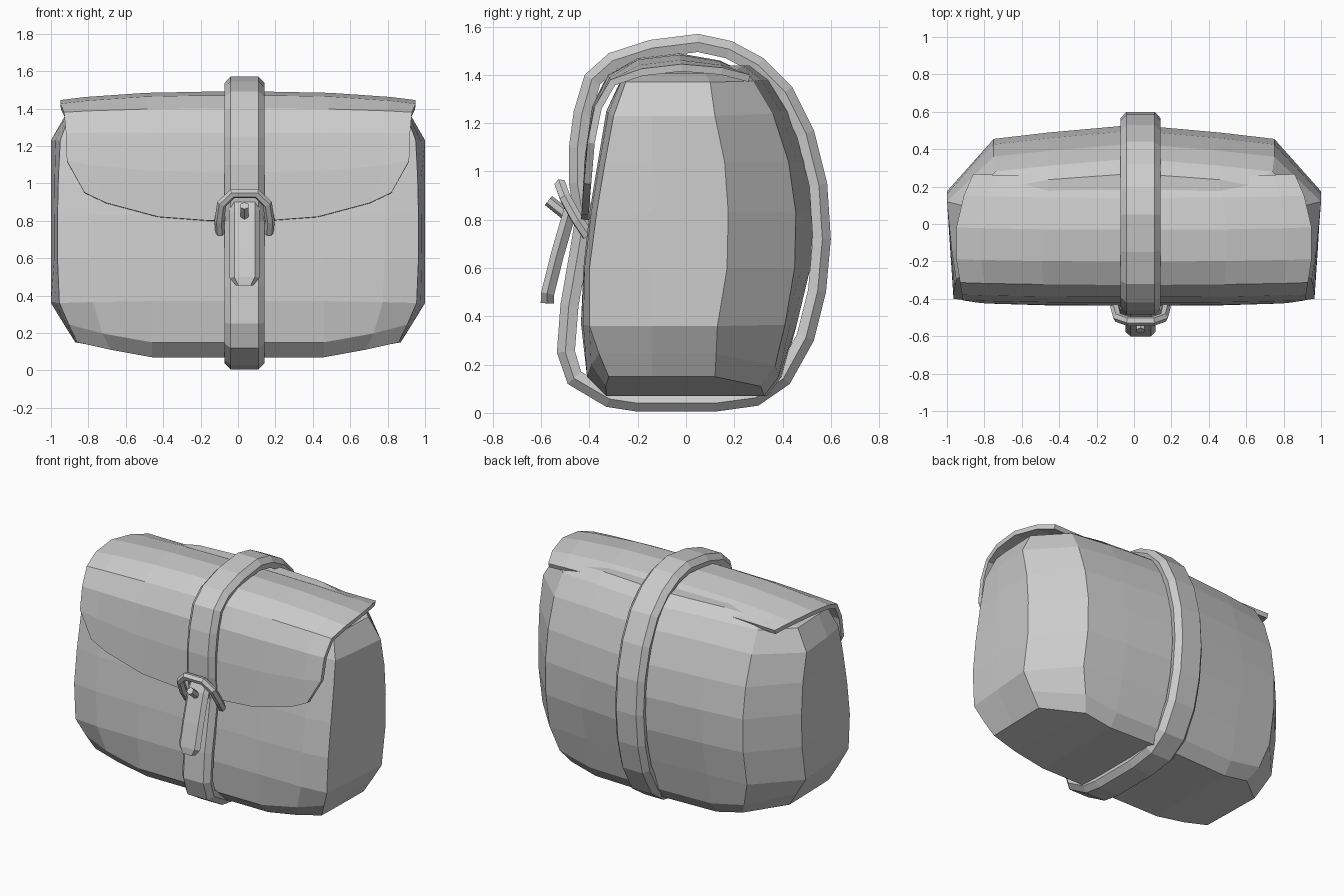
import bpy, bmesh
from mathutils import Vector

if "Cube" in bpy.data.objects:
    bpy.data.objects.remove(bpy.data.objects["Cube"])

CX = 0.035  # strap and buckle sit slightly off centre


def make(name, verts, faces, recalc=True):
    me = bpy.data.meshes.new(name)
    me.from_pydata([tuple(v) for v in verts], [], faces)
    if recalc:
        bm = bmesh.new()
        bm.from_mesh(me)
        bmesh.ops.recalc_face_normals(bm, faces=bm.faces)
        bm.to_mesh(me)
        bm.free()
    ob = bpy.data.objects.new(name, me)
    bpy.context.collection.objects.link(ob)
    return ob


def loft(name, rings, closed=False, caps=None):
    """Join equal-length vertex rings; cap the ends unless closed."""
    n, m = len(rings[0]), len(rings)
    verts = [v for r in rings for v in r]
    faces = []
    for i in range(m if closed else m - 1):
        a, b = i * n, ((i + 1) % m) * n
        faces += [(a + j, a + (j + 1) % n, b + (j + 1) % n, b + j) for j in range(n)]
    if not closed:
        for cap in caps or [tuple(range(n))]:
            faces += [cap, tuple((m - 1) * n + k for k in cap)]
    return make(name, verts, faces)


def sweep(name, path, section, closed=False, scales=None):
    """Sweep a (width, depth) section along a y-z path; depth goes to the path's right."""
    rings, m = [], len(path)
    for i, (y, z) in enumerate(path):
        p = path[(i - 1) % m] if closed else path[max(i - 1, 0)]
        q = path[(i + 1) % m] if closed else path[min(i + 1, m - 1)]
        d = Vector((q[0] - p[0], q[1] - p[1])).normalized()
        s = scales[i] if scales else 1
        rings.append([(CX + x * s, y + d.y * t, z - d.x * t) for x, t in section])
    return loft(name, rings, closed)


# Bag body: stacked plan outlines
# (z centre, z outer, front y, corner x, corner y, side x, side y, back x, back y, back centre y)
layers = [
    (.07, .15, -.33, .86, -.32, .87, .12, .65, .31, .34),
    (.15, .245, -.41, .905, -.36, .93, .125, .70, .37, .40),
    (.37, .36, -.435, .955, -.40, 1.0, .13, .75, .41, .46),
    (.60, .60, -.425, .965, -.40, 1.0, .17, .75, .45, .515),
    (.83, .83, -.40, .965, -.37, 1.0, .175, .75, .455, .53),
    (1.04, 1.04, -.365, .96, -.335, 1.0, .16, .75, .425, .50),
    (1.25, 1.23, -.33, .95, -.30, 1.0, .12, .75, .36, .43),
    (1.38, 1.37, -.27, .90, -.25, .92, .10, .74, .28, .35),
    (1.44, 1.405, -.20, .80, -.20, .80, .08, .60, .21, .27),
]
rings = []
for zc, zo, f, cx, cy, sx, sy, bx, by, bc in layers:
    zb = (zc + zo) / 2
    half = [(.46, f, zc), (cx - .18, (f + cy) / 2 - .008, zb), (cx, cy, zo),
            ((cx + sx) / 2, -.14, zo), (sx, sy, zo), (bx, by, zb),
            (.46, bc + (by - bc) * .55, zc)]
    rings.append([(0, f, zc)] + half + [(0, bc, zc)] +
                 [(-x, y, z) for x, y, z in reversed(half)])
strips = [(0, 1, 7, 8), (1, 2, 6, 7), (2, 3, 4, 5, 6)]
strips += [tuple((16 - k) % 16 for k in s) for s in strips]
loft("bag_body", rings, caps=strips)

# Flap: sheet draped from back to front, with a curved lower edge
# (y, z, half width, drop of the outer columns)
rows = [
    (.255, 1.405, .86, .005), (.14, 1.46, .91, .03), (-.03, 1.49, .95, .045),
    (-.20, 1.47, .95, .045), (-.325, 1.40, .93, .02), (-.39, 1.27, .92, 0),
    (-.42, 1.06, .915, -.06), (-.435, .80, .82, -.15),
]
cols = [-1, -.86, -.52, -.2, .2, .52, .86, 1]
verts = [(u * w, y + .012 * abs(u) ** 3, z - drop * abs(u) ** 3)
         for y, z, w, drop in rows for u in cols]
n = len(cols)
faces = [(r * n + c, (r + 1) * n + c, (r + 1) * n + c + 1, r * n + c + 1)
         for r in range(len(rows) - 1) for c in range(n - 1)]
flap = make("flap", verts, faces, recalc=False)
flap.modifiers.new("thickness", "SOLIDIFY").thickness = .03

# Strap looping round the whole bag
strap_path = [
    (.05, 1.57), (.19, 1.54), (.32, 1.47), (.44, 1.35), (.53, 1.17), (.585, .95),
    (.60, .72), (.58, .50), (.53, .30), (.43, .12), (.30, .03), (.12, .005),
    (-.20, .005), (-.33, .025), (-.49, .12), (-.535, .25), (-.52, .45), (-.485, .65),
    (-.46, .80), (-.485, .95), (-.485, 1.10), (-.465, 1.25), (-.42, 1.40),
    (-.32, 1.49), (-.15, 1.545),
]
strap_section = [(-.075, 0), (.075, 0), (.108, .035), (.095, .075), (-.095, .075), (-.108, .035)]
sweep("strap", strap_path, strap_section, closed=True)

# Loose strap end hanging from the buckle
tongue_section = [(-.055, 0), (.055, 0), (.08, -.025), (.055, -.055), (-.055, -.055), (-.08, -.025)]
sweep("strap_tongue", [(-.45, .95), (-.505, .85), (-.56, .66), (-.60, .50), (-.602, .455)],
      tongue_section, scales=[1, 1, 1, 1, .6])

# Buckle arch
half = [(.13, -.405, .735), (.135, -.45, .80), (.122, -.50, .89), (.065, -.52, .945)]
pts = [(-x, y, z) for x, y, z in half] + [(x, y, z) for x, y, z in reversed(half)]
cu = bpy.data.curves.new("buckle", "CURVE")
cu.dimensions = "3D"
cu.bevel_depth, cu.bevel_resolution, cu.use_fill_caps = .026, 1, True
sp = cu.splines.new("POLY")
sp.points.add(len(pts) - 1)
for p, (x, y, z) in zip(sp.points, pts):
    p.co = (CX + x, y, z, 1)
sp.use_smooth = False
bpy.context.collection.objects.link(bpy.data.objects.new("buckle", cu))

# Buckle prong
a, b = Vector((CX, -.57, .88)), Vector((CX, -.47, .80))
bpy.ops.mesh.primitive_cylinder_add(vertices=6, radius=.024, depth=(b - a).length,
                                    location=(a + b) / 2,
                                    rotation=(b - a).to_track_quat("Z", "Y").to_euler())
bpy.context.object.name = "buckle_prong"
